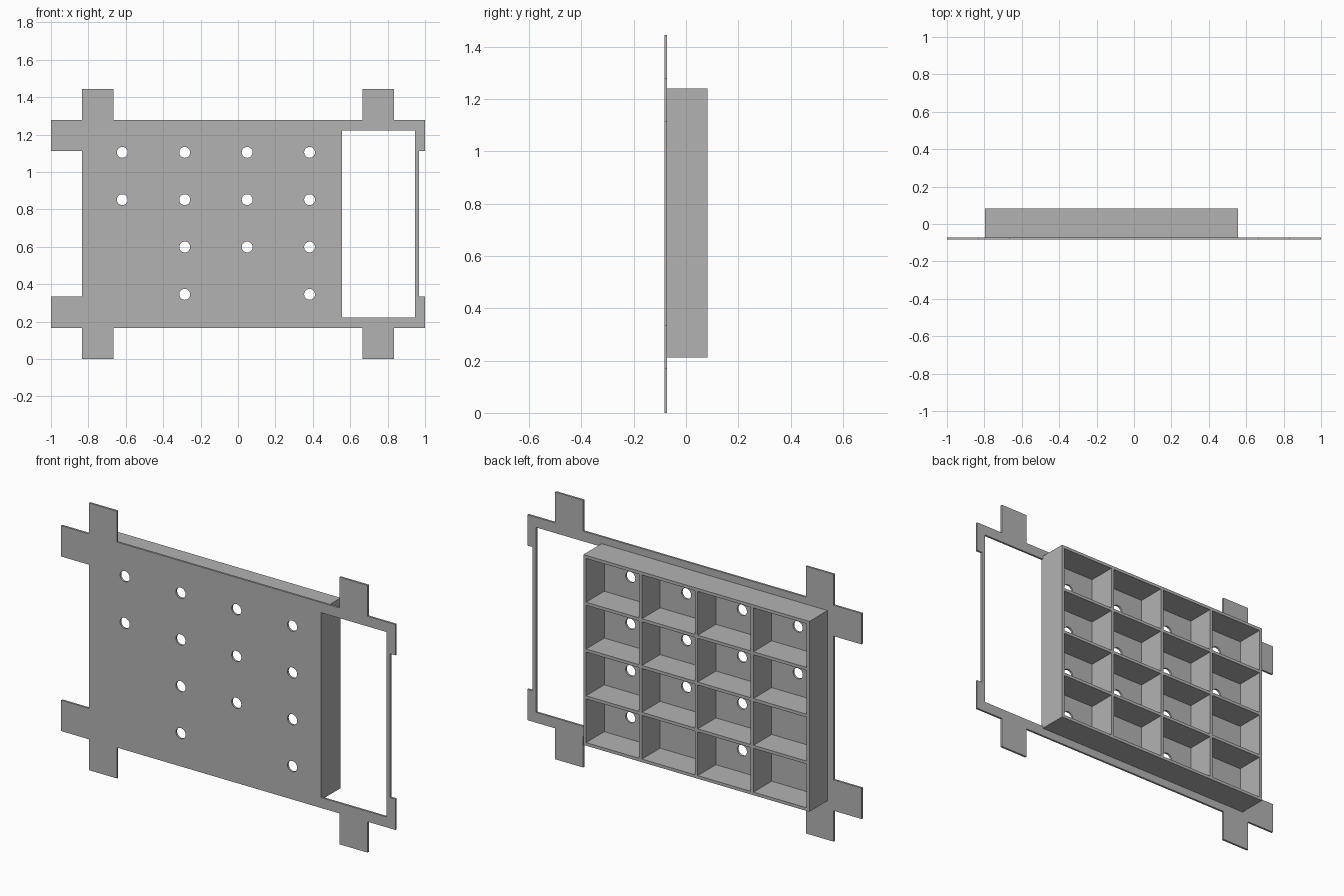
import bpy
import math

if "Cube" in bpy.data.objects:
    bpy.data.objects.remove(bpy.data.objects["Cube"], do_unlink=True)

grey = bpy.data.materials.new("plain grey")
grey.use_nodes = True
grey.diffuse_color = (0.45, 0.45, 0.45, 1)
grey.node_tree.nodes["Principled BSDF"].inputs["Base Color"].default_value = (0.45, 0.45, 0.45, 1)


def rectangle(x0, x1, z0, z1):
    return [(x0, z0), (x1, z0), (x1, z1), (x0, z1)]


def circle(cx, cz, radius, sides=32):
    angles = [math.tau * i / sides for i in range(sides)]
    return [(cx + radius * math.cos(a), cz + radius * math.sin(a)) for a in angles]


def extruded_panel(name, loops, y_front, y_back):
    """Fill nested outlines in the xz plane and extrude them along y."""
    curve = bpy.data.curves.new(name, "CURVE")
    curve.dimensions = "2D"
    curve.fill_mode = "BOTH"
    curve.extrude = (y_back - y_front) / 2
    for loop in loops:
        spline = curve.splines.new("POLY")
        spline.points.add(len(loop) - 1)
        for point, (x, z) in zip(spline.points, loop):
            point.co = (x, z, 0, 1)
        spline.use_cyclic_u = True
        spline.use_smooth = False
    obj = bpy.data.objects.new(name, curve)
    bpy.context.collection.objects.link(obj)
    obj.rotation_euler.x = math.pi / 2
    obj.location.y = (y_front + y_back) / 2
    bpy.ops.object.select_all(action="DESELECT")
    obj.select_set(True)
    bpy.context.view_layer.objects.active = obj
    bpy.ops.object.convert(target="MESH")
    obj = bpy.context.object
    obj.data.materials.clear()
    obj.data.materials.append(grey)
    return obj


FRONT, PLATE_BACK, BACK = -0.083, -0.072, 0.083
TOP, TAB = 1.445, 0.167
SIDE = 1 - TAB          # where the plate meets its left and right tabs
STRIP = 0.968           # outer edge of the thin strip beside the window
WALL = 0.0167
COLS = ROWS = 4
BOX_X0, BOX_X1, BOX_Z0, BOX_Z1 = -0.796, 0.556, 0.211, 1.24
pitch_x = (BOX_X1 - BOX_X0 - WALL) / COLS
pitch_z = (BOX_Z1 - BOX_Z0 - WALL) / ROWS

# Plate outline with paired tabs at each corner; the lower half mirrors the upper
upper = [(-SIDE, TOP - 2 * TAB), (-1, TOP - 2 * TAB), (-1, TOP - TAB), (-SIDE, TOP - TAB),
         (-SIDE, TOP), (-SIDE + TAB, TOP), (-SIDE + TAB, TOP - TAB),
         (SIDE - TAB, TOP - TAB), (SIDE - TAB, TOP), (SIDE, TOP), (SIDE, TOP - TAB),
         (1, TOP - TAB), (1, TOP - 2 * TAB), (STRIP, TOP - 2 * TAB)]
outline = upper + [(x, TOP - z) for x, z in reversed(upper)]
window = rectangle(BOX_X1, 0.947, 0.223, 1.223)

# One round hole per compartment, apart from three blank ones
blank = {(0, 0), (2, 0), (0, 1)}
holes = [circle(BOX_X0 + WALL / 2 + (c + 0.5) * pitch_x + 0.002,
                BOX_Z0 + WALL / 2 + (r + 0.5) * pitch_z, 0.029)
         for c in range(COLS) for r in range(ROWS) if (c, r) not in blank]
extruded_panel("mounting_plate", [outline, window] + holes, FRONT, PLATE_BACK)

# Compartment walls behind the plate
cells = []
for c in range(COLS):
    for r in range(ROWS):
        x = BOX_X0 + WALL + c * pitch_x
        z = BOX_Z0 + WALL + r * pitch_z
        cells.append(rectangle(x, x + pitch_x - WALL, z, z + pitch_z - WALL))
extruded_panel("compartment_walls", [rectangle(BOX_X0, BOX_X1, BOX_Z0, BOX_Z1)] + cells,
               PLATE_BACK, BACK)
